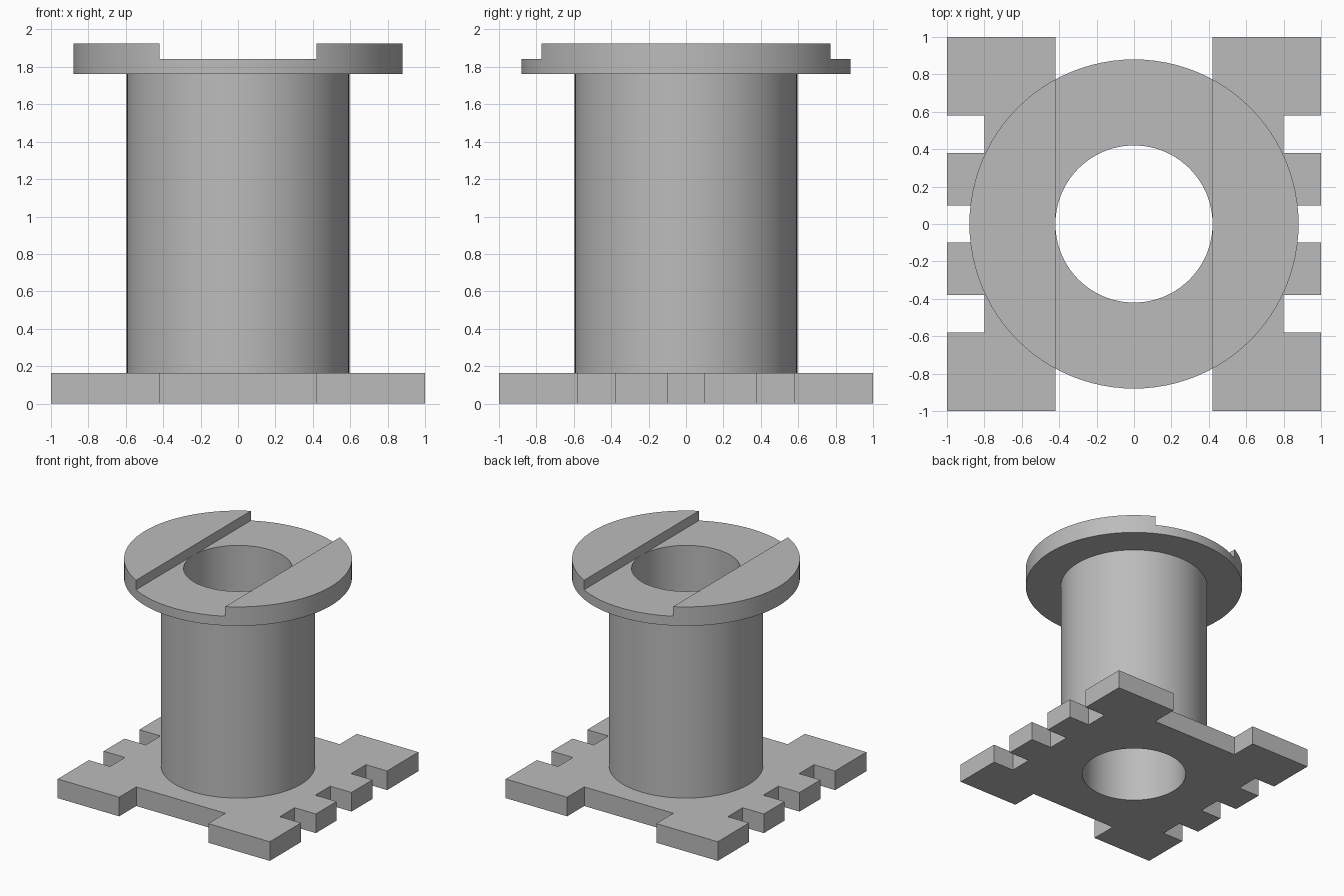
import bpy, bmesh, math

default = bpy.data.objects.get("Cube")
if default:
    bpy.data.objects.remove(default, do_unlink=True)

SEGMENTS = 96
BORE, BARREL, FLANGE = 0.42, 0.595, 0.88
PLATE_TOP, FLANGE_LOW, GROOVE_FLOOR, TOP = 0.163, 1.763, 1.843, 1.925

grey = bpy.data.materials.new("plain grey")
grey.use_nodes = True
colour = (0.5, 0.5, 0.5, 1)
grey.diffuse_color = colour
grey.node_tree.nodes["Principled BSDF"].inputs["Base Color"].default_value = colour


def make_object(name, bm):
    bmesh.ops.recalc_face_normals(bm, faces=bm.faces)
    mesh = bpy.data.meshes.new(name)
    bm.to_mesh(mesh)
    bm.free()
    mesh.materials.append(grey)
    obj = bpy.data.objects.new(name, mesh)
    bpy.context.collection.objects.link(obj)
    return obj


def extrude_outline(name, points, low, high):
    bm = bmesh.new()
    face = bm.faces.new([bm.verts.new((x, y, low)) for x, y in points])
    raised = bmesh.ops.extrude_face_region(bm, geom=[face])
    verts = [v for v in raised["geom"] if isinstance(v, bmesh.types.BMVert)]
    bmesh.ops.translate(bm, verts=verts, vec=(0, 0, high - low))
    return make_object(name, bm)


def circle(radius):
    steps = [2 * math.pi * i / SEGMENTS for i in range(SEGMENTS)]
    return [(radius * math.cos(a), radius * math.sin(a)) for a in steps]


def lathe(name, profile):
    bm = bmesh.new()
    verts = [bm.verts.new((r, 0, z)) for r, z in profile]
    edges = [bm.edges.new((verts[i - 1], verts[i])) for i in range(len(verts))]
    bmesh.ops.spin(bm, geom=verts + edges, axis=(0, 0, 1), cent=(0, 0, 0),
                   angle=2 * math.pi, steps=SEGMENTS, use_merge=True)
    bmesh.ops.remove_doubles(bm, verts=bm.verts, dist=1e-5)
    return make_object(name, bm)


def cut(obj, cutter):
    cutter.hide_render = True
    mod = obj.modifiers.new("cut", "BOOLEAN")
    mod.operation = "DIFFERENCE"
    mod.solver = "EXACT"
    mod.object = cutter
    bpy.context.view_layer.objects.active = obj
    bpy.ops.object.modifier_apply(modifier=mod.name)
    bpy.data.objects.remove(cutter, do_unlink=True)


# Base plate outline: one quarter, from the end recess round to the side slots
quarter = [(0.42, 0.77), (0.42, 1), (1, 1), (1, 0.58), (0.8, 0.58),
           (0.8, 0.38), (1, 0.38), (1, 0.1), (0.8, 0.1)]
right_half = quarter + [(x, -y) for x, y in reversed(quarter)]
outline = right_half + [(-x, y) for x, y in reversed(right_half)]
base_plate = extrude_outline("base_plate", outline, 0, PLATE_TOP)
cut(base_plate, extrude_outline("bore_cutter", circle(BORE), -0.1, PLATE_TOP + 0.1))

# Hollow barrel with its round top flange
spool = lathe("barrel_and_flange", [
    (BORE, PLATE_TOP), (BARREL, PLATE_TOP), (BARREL, FLANGE_LOW),
    (FLANGE, FLANGE_LOW), (FLANGE, TOP), (BORE, TOP)])

# Groove across the flange, front to back
slot = [(-0.42, -1), (0.42, -1), (0.42, 1), (-0.42, 1)]
cut(spool, extrude_outline("groove_cutter", slot, GROOVE_FLOOR, TOP + 0.1))

# Smooth round walls with crisp edges
bpy.ops.object.select_all(action="DESELECT")
for obj in (base_plate, spool):
    obj.select_set(True)
bpy.context.view_layer.objects.active = spool
bpy.ops.object.shade_smooth_by_angle(angle=math.radians(30))
